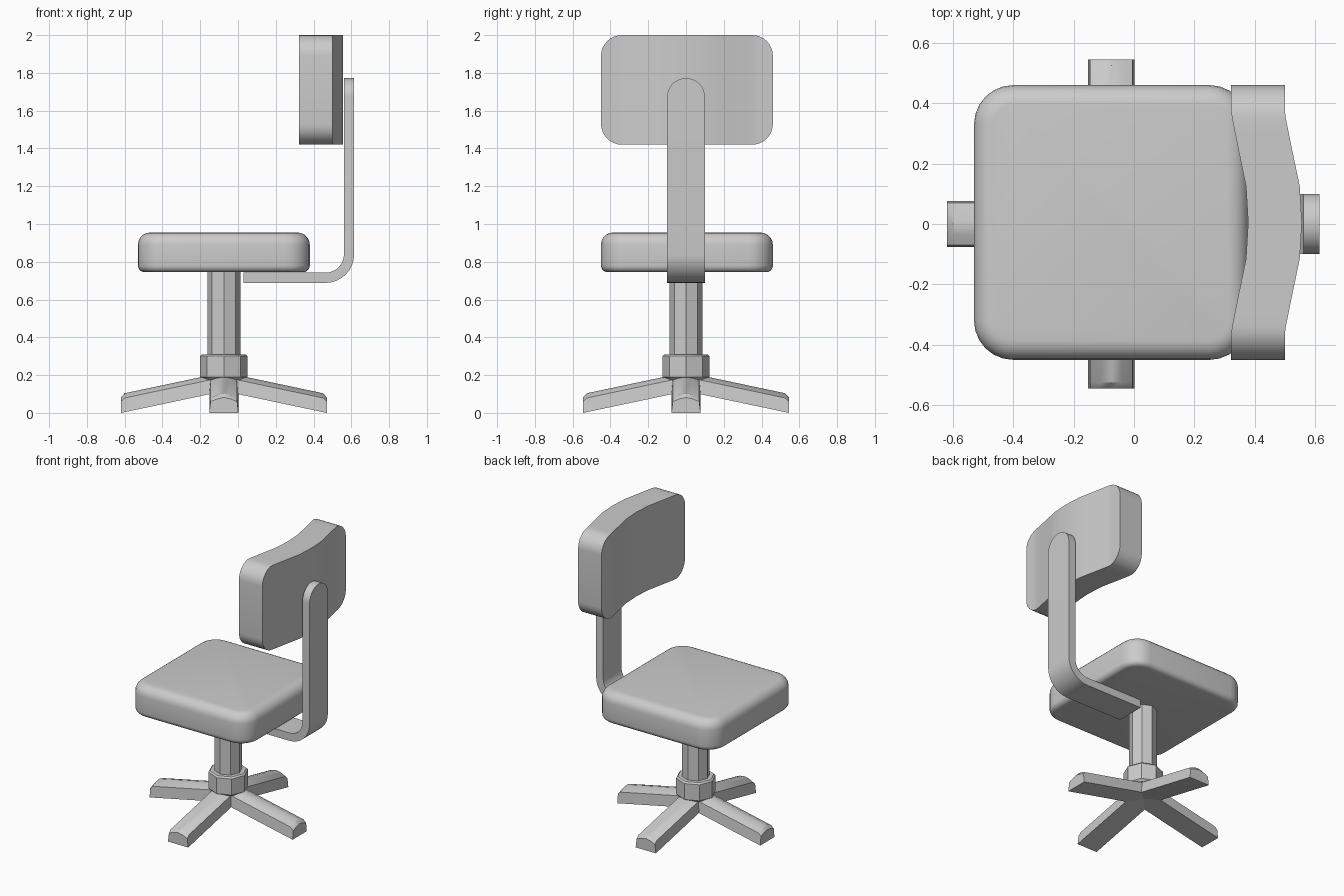
import bpy, bmesh
from math import sin, cos, pi, radians
from mathutils import Vector, Matrix

cube = bpy.data.objects.get("Cube")
if cube:
    bpy.data.objects.remove(cube, do_unlink=True)

grey = bpy.data.materials.new("plain grey")
grey.use_nodes = True
colour = (0.6, 0.6, 0.6, 1)
grey.diffuse_color = colour
grey.node_tree.nodes["Principled BSDF"].inputs["Base Color"].default_value = colour

CENTRE = -0.075     # x of the pole and seat


def loft(name, rings, angle=35):
    """Bridge closed rings of equal length, cap both ends and shade."""
    bm = bmesh.new()
    loops = [[bm.verts.new(p) for p in ring] for ring in rings]
    n = len(loops[0])
    for a, b in zip(loops, loops[1:]):
        for i in range(n):
            j = (i + 1) % n
            bm.faces.new((a[i], a[j], b[j], b[i]))
    bm.faces.new(loops[0])
    bm.faces.new(loops[-1])
    bmesh.ops.recalc_face_normals(bm, faces=bm.faces)
    mesh = bpy.data.meshes.new(name)
    bm.to_mesh(mesh)
    bm.free()
    mesh.materials.append(grey)
    obj = bpy.data.objects.new(name, mesh)
    bpy.context.collection.objects.link(obj)
    bpy.ops.object.select_all(action="DESELECT")
    obj.select_set(True)
    bpy.context.view_layer.objects.active = obj
    bpy.ops.object.shade_smooth_by_angle(angle=radians(angle))
    return obj


def rounded_square(half, radius, inset, z, steps=6):
    ring = []
    for q in range(4):
        mid = (q + 0.5) * pi / 2
        for s in range(steps + 1):
            a = (q + s / steps) * pi / 2
            c = half - radius
            ring.append((CENTRE + c * (1 if cos(mid) > 0 else -1) + (radius - inset) * cos(a),
                         0.005 + c * (1 if sin(mid) > 0 else -1) + (radius - inset) * sin(a), z))
    return ring


def turned(name, profile, sides=8):
    rings = [[(CENTRE + r * cos(2 * pi * i / sides), r * sin(2 * pi * i / sides), z)
              for i in range(sides)] for r, z in profile]
    return loft(name, rings)


# Seat cushion: small round below, larger round above
seat = []
for low, r, z, start in ((True, 0.035, 0.745, 0), (False, 0.065, 0.955, 1)):
    for s in range(6):
        t = (s / 5) * pi / 2
        if low:
            seat.append(rounded_square(0.455, 0.13, r * (1 - sin(t)), z + r * (1 - cos(t))))
        else:
            seat.append(rounded_square(0.455, 0.13, r * (1 - cos(t)), z - r * (1 - sin(t))))
loft("seat", seat)

# Backrest: rounded plate bent towards the rear in the middle
BEND = ((0, 0.056), (0.12, 0.049), (0.24, 0.024), (0.36, 0))


def bend(y):
    for (y0, x0), (y1, x1) in zip(BEND, BEND[1:]):
        if abs(y) <= y1:
            return x0 + (x1 - x0) * (abs(y) - y0) / (y1 - y0)
    return 0


corner = 0.11
half_columns = [(y, 0.29) for y in (0, 0.06, 0.12, 0.18, 0.24, 0.3)]
half_columns += [(0.345 + corner * sin(s * pi / 16), 0.18 + corner * cos(s * pi / 16))
                 for s in range(9)]
columns = [(-y, h) for y, h in reversed(half_columns[1:])] + half_columns
rings = []
for y, h in columns:
    x = bend(y)
    rings.append([(0.322 + x, y + 0.005, 1.71 - h), (0.5 + x, y + 0.005, 1.71 - h),
                  (0.5 + x, y + 0.005, 1.71 + h), (0.322 + x, y + 0.005, 1.71 + h)])
backrest = loft("backrest", rings)

# Support bar: flat strip under the seat, bent upwards, with a round top
path = [(0.03, 0.715, 0, 0.1)]
for s in range(9):
    a = s * pi / 16
    path.append((0.463 + 0.125 * sin(a), 0.84 - 0.125 * cos(a), a, 0.1))
for s in range(11):
    a = s / 10 * radians(86)
    path.append((0.588, 1.672 + 0.1 * sin(a), pi / 2, 0.1 * cos(a)))
rings = []
for x, z, a, w in path:
    nx, nz = -sin(a) * 0.027, cos(a) * 0.027
    rings.append([(x + nx, -w, z + nz), (x + nx, w, z + nz),
                  (x - nx, w, z - nz), (x - nx, -w, z - nz)])
loft("support_bar", rings)

# Pole and hub
turned("pole", [(0.0875, 0.2), (0.0875, 0.75)])
turned("hub", [(0.11, 0.175), (0.125, 0.19), (0.125, 0.3), (0.115, 0.31)])


# Four sloping legs with ridged tops
def leg_ring(r, base, side, ridge, pull=0):
    return [(r, -0.077, base), (r, 0.077, base), (r, 0.07, base + side),
            (r - pull, 0.035, base + ridge - 0.008), (r - pull, 0, base + ridge),
            (r - pull, -0.035, base + ridge - 0.008), (r, -0.07, base + side)]


for i, side in enumerate(("left", "rear", "right", "front")):
    rings = [leg_ring(0, 0.115, 0.075, 0.1), leg_ring(0.525, 0.004, 0.075, 0.1),
             leg_ring(0.545, 0, 0.06, 0.082)]
    leg = loft(side + "_leg", rings)
    leg.data.transform(Matrix.Translation(Vector((CENTRE, 0, 0))) @ Matrix.Rotation(i * pi / 2, 4, "Z"))
